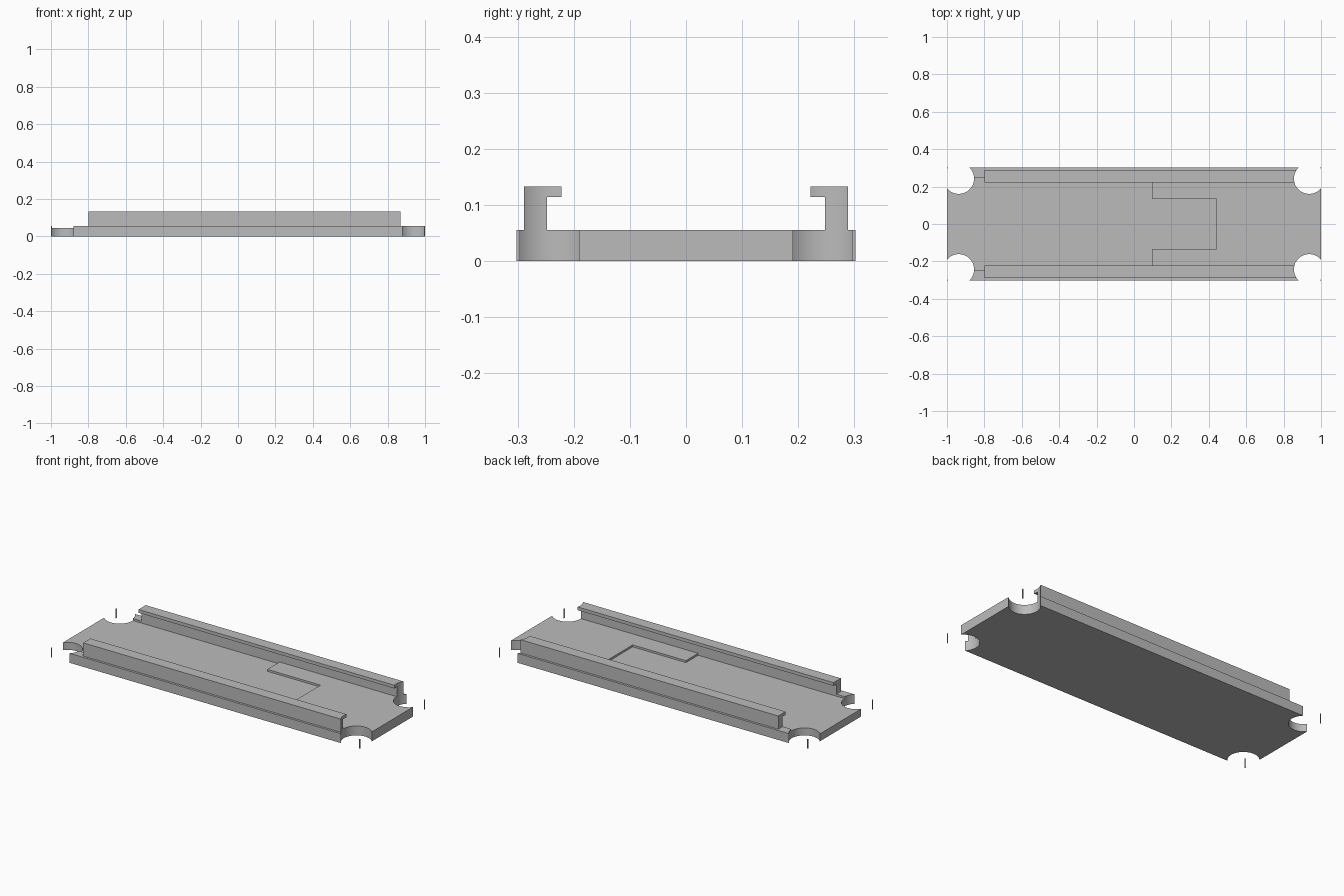
import bpy, bmesh
from mathutils import Matrix, Vector

if "Cube" in bpy.data.objects:
    bpy.data.objects.remove(bpy.data.objects["Cube"], do_unlink=True)

DECK, FLOOR, TOP = 0.0555, 0.044, 0.133    # plate top, recess floor, rail top
HALF_Y, WEB_IN, WEB_OUT, LIP_IN = 0.302, 0.248, 0.289, 0.222

grey = bpy.data.materials.new("plain grey")
grey.use_nodes = True
grey.diffuse_color = (0.5, 0.5, 0.5, 1)
grey.node_tree.nodes["Principled BSDF"].inputs["Base Color"].default_value = (0.5, 0.5, 0.5, 1)


def make_object(name, bm):
    bmesh.ops.recalc_face_normals(bm, faces=bm.faces)
    mesh = bpy.data.meshes.new(name)
    bm.to_mesh(mesh)
    bm.free()
    mesh.materials.append(grey)
    obj = bpy.data.objects.new(name, mesh)
    bpy.context.collection.objects.link(obj)
    return obj


def prism(name, points, sweep):
    """Extrude a closed outline along a vector."""
    bm = bmesh.new()
    face = bm.faces.new([bm.verts.new(p) for p in points])
    result = bmesh.ops.extrude_face_region(bm, geom=[face])
    verts = [v for v in result["geom"] if isinstance(v, bmesh.types.BMVert)]
    bmesh.ops.translate(bm, vec=Vector(sweep), verts=verts)
    return make_object(name, bm)


def select_only(obj):
    bpy.ops.object.select_all(action="DESELECT")
    obj.select_set(True)
    bpy.context.view_layer.objects.active = obj


def cut(obj, cutter):
    mod = obj.modifiers.new("cut", "BOOLEAN")
    mod.operation = "DIFFERENCE"
    mod.solver = "EXACT"
    mod.object = cutter
    select_only(obj)
    bpy.ops.object.modifier_apply(modifier=mod.name)


# Round notches at the four corners
bm = bmesh.new()
for sx in (-1, 1):
    for sy in (-1, 1):
        bmesh.ops.create_cone(bm, cap_ends=True, segments=64, radius1=0.082, radius2=0.082,
                              depth=1, matrix=Matrix.Translation((sx * 0.937, sy * 0.243, 0)))
notches = make_object("corner_notch_cutter", bm)

# Recessed channel that narrows into a pocket
half = [(-1.1, WEB_IN), (0.095, WEB_IN), (0.095, 0.135), (0.44, 0.135)]
outline = half + [(x, -y) for x, y in reversed(half)]
recess = prism("recess_cutter", [(x, y, FLOOR) for x, y in outline], (0, 0, 0.1))

# Base plate
plate = prism("base_plate", [(-1, -HALF_Y, 0), (1, -HALF_Y, 0), (1, HALF_Y, 0), (-1, HALF_Y, 0)],
              (0, 0, DECK))
cut(plate, recess)
cut(plate, notches)
parts = [plate]

# Rails with inward lips
profile = [(WEB_IN, DECK), (WEB_OUT, DECK), (WEB_OUT, TOP), (LIP_IN, TOP),
           (LIP_IN, 0.114), (WEB_IN, 0.114)]
for name, side in (("front_rail", -1), ("back_rail", 1)):
    rail = prism(name, [(-0.8, side * y, z) for y, z in profile], (1.7, 0, 0))
    cut(rail, notches)
    parts.append(rail)

for cutter in (notches, recess):
    bpy.data.objects.remove(cutter, do_unlink=True)

for part in parts:
    select_only(part)
    bpy.ops.object.shade_smooth_by_angle()
